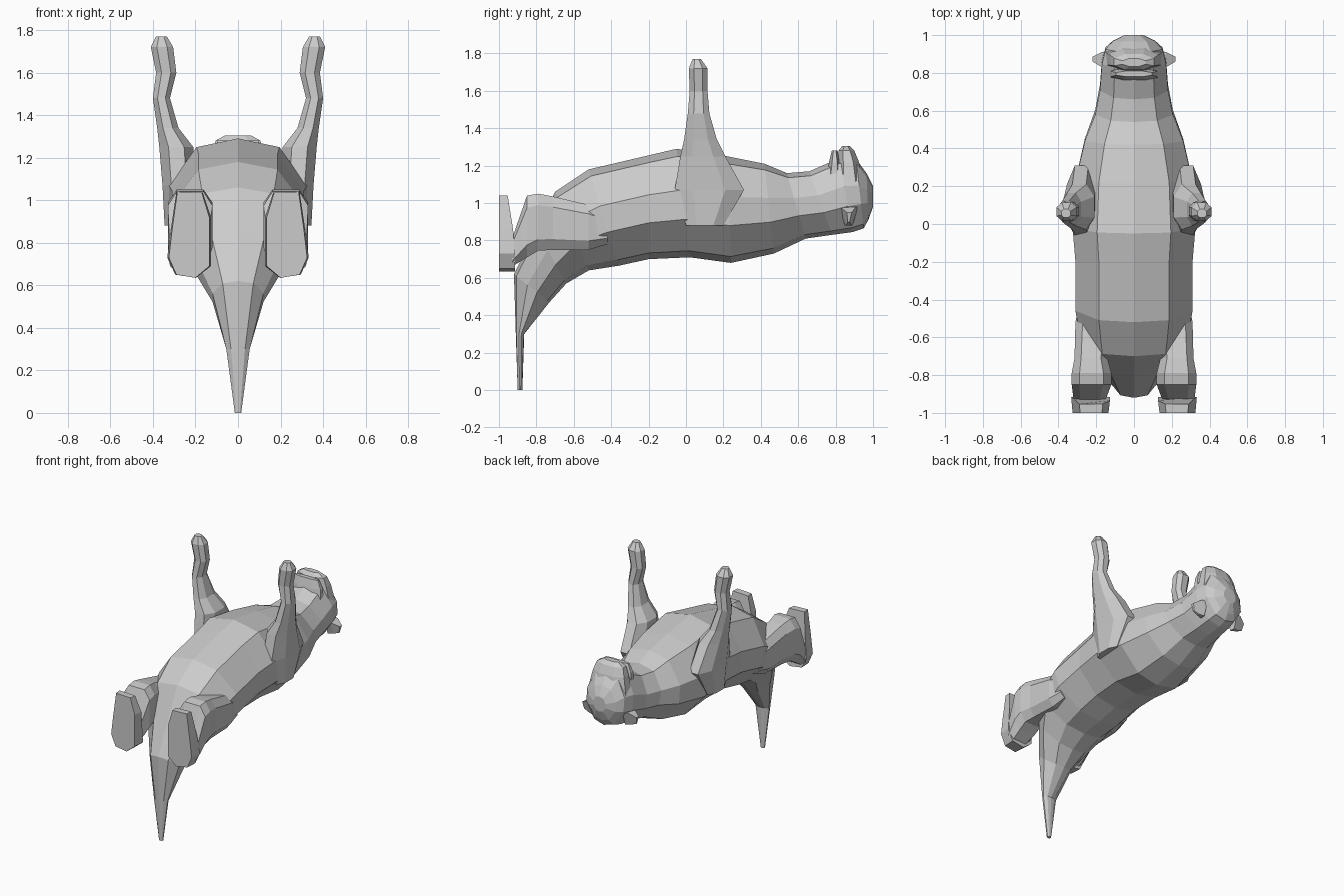
import bpy, bmesh

fur = bpy.data.materials.new("grey_fur")
fur.diffuse_color = (0.6, 0.6, 0.6, 1)


def loft(name, rings, mirror=False):
    """Skin a row of equal-sized rings and cap both ends; optionally add the mirrored twin."""
    bm = bmesh.new()
    for s in ((1, -1) if mirror else (1,)):
        vs = [[bm.verts.new((s * x, y, z)) for x, y, z in r] for r in rings]
        n = len(vs[0])
        for a, b in zip(vs, vs[1:]):
            for i in range(n):
                j = (i + 1) % n
                bm.faces.new((a[i], a[j], b[j], b[i]))
        bm.faces.new(vs[0])
        bm.faces.new(vs[-1])
    bmesh.ops.recalc_face_normals(bm, faces=bm.faces)
    me = bpy.data.meshes.new(name)
    bm.to_mesh(me)
    bm.free()
    me.materials.append(fur)
    ob = bpy.data.objects.new(name, me)
    bpy.context.collection.objects.link(ob)
    return ob


def octagon(a0, a1, b0, b1, k=0.27):
    """Rectangle with chamfered corners, as 2D points."""
    da, db = (a1 - a0) * k, (b1 - b0) * k
    return [(a0 + da, b0), (a1 - da, b0), (a1, b0 + db), (a1, b1 - db),
            (a1 - da, b1), (a0 + da, b1), (a0, b1 - db), (a0, b0 + db)]


# Body from tail tip to crown: belly point (y, z), back point (y, z), half width
half = [(0, 1), (0.6, 0.93), (1, 0.62), (1, 0.35), (0.52, 0.06), (0, 0)]
section = half + [(-x, f) for x, f in half[-2:0:-1]]
spine = [
    (-0.90, 0.00, -0.875, 0.00, 0.015),
    (-0.91, 0.30, -0.865, 0.30, 0.055),
    (-0.92, 0.62, -0.73, 0.47, 0.12),
    (-0.80, 0.86, -0.64, 0.57, 0.21),
    (-0.70, 1.06, -0.52, 0.64, 0.28),
    (-0.52, 1.18, -0.36, 0.665, 0.31),
    (-0.20, 1.255, -0.20, 0.70, 0.31),
    (-0.05, 1.29, 0.02, 0.71, 0.325),
    (0.22, 1.25, 0.24, 0.68, 0.31),
    (0.42, 1.21, 0.47, 0.73, 0.26),
    (0.54, 1.16, 0.64, 0.81, 0.205),
    (0.66, 1.17, 0.78, 0.83, 0.18),
    (0.82, 1.24, 0.89, 0.845, 0.17),
    (0.91, 1.235, 0.95, 0.865, 0.15),
    (0.965, 1.16, 0.975, 0.91, 0.11),
    (1.00, 1.09, 1.00, 0.98, 0.05),
]
loft("body_head_and_tail",
     [[(x * w, yb + (yt - yb) * f, zb + (zt - zb) * f) for x, f in section]
      for yt, zt, yb, zb, w in spine])

# Raised arms: z, x range, y range
arm = [
    (0.88, 0.24, 0.345, 0.00, 0.20),
    (1.07, 0.20, 0.355, -0.06, 0.31),
    (1.25, 0.21, 0.37, -0.03, 0.21),
    (1.34, 0.28, 0.38, -0.01, 0.165),
    (1.48, 0.32, 0.40, 0.01, 0.125),
    (1.60, 0.29, 0.385, 0.02, 0.115),
    (1.72, 0.305, 0.41, 0.015, 0.115),
    (1.77, 0.335, 0.385, 0.035, 0.08),
]
loft("arms", [[(x, y, z) for x, y in octagon(x0, x1, y0, y1)]
              for z, x0, x1, y0, y1 in arm], True)

# Legs: y, x range, z range
leg = [
    (-0.42, 0.12, 0.29, 0.78, 0.94),
    (-0.52, 0.12, 0.31, 0.75, 0.99),
    (-0.71, 0.14, 0.315, 0.75, 1.035),
    (-0.79, 0.12, 0.33, 0.745, 1.05),
    (-0.85, 0.12, 0.33, 0.71, 1.04),
    (-0.93, 0.15, 0.32, 0.66, 0.81),
]
loft("legs", [[(x, y, z) for x, z in octagon(x0, x1, z0, z1, 0.2)]
              for y, x0, x1, z0, z1 in leg], True)

# Flat upright feet, thinner toward the toes
sole = [(0.17, 1.035), (0.285, 1.04), (0.31, 0.86), (0.325, 0.73),
        (0.29, 0.65), (0.20, 0.635), (0.135, 0.69), (0.135, 0.92)]
back = [(x + (x - 0.23) * 0.08, -0.915 - 0.16 * max(0, z - 0.8), z) for x, z in sole]
loft("feet", [[(x, -1.0, z) for x, z in sole], back], True)

# Muzzle in two lobes split by the mouth: z, half width, y range
jaw = [(1.08, 0.13, 0.74, 0.84), (1.22, 0.12, 0.765, 0.825), (1.28, 0.095, 0.78, 0.81)]
snout = [(1.10, 0.15, 0.80, 0.95), (1.22, 0.125, 0.81, 0.925),
         (1.28, 0.105, 0.815, 0.90), (1.305, 0.06, 0.835, 0.875)]
for name, rows in (("lower_jaw", jaw), ("snout", snout)):
    loft(name, [[(x, y, z) for x, y in octagon(-w, w, y0, y1)]
                for z, w, y0, y1 in rows])

# Pointed ears
loft("ears", [[(0.13, 0.82, 0.97), (0.13, 0.92, 0.98), (0.13, 0.89, 0.88), (0.13, 0.85, 0.88)],
              [(0.17, 0.83, 0.975), (0.17, 0.91, 0.98), (0.17, 0.88, 0.885), (0.17, 0.86, 0.885)],
              [(0.22, 0.86, 0.95), (0.22, 0.885, 0.95), (0.21, 0.875, 0.90), (0.21, 0.865, 0.90)]],
     True)
